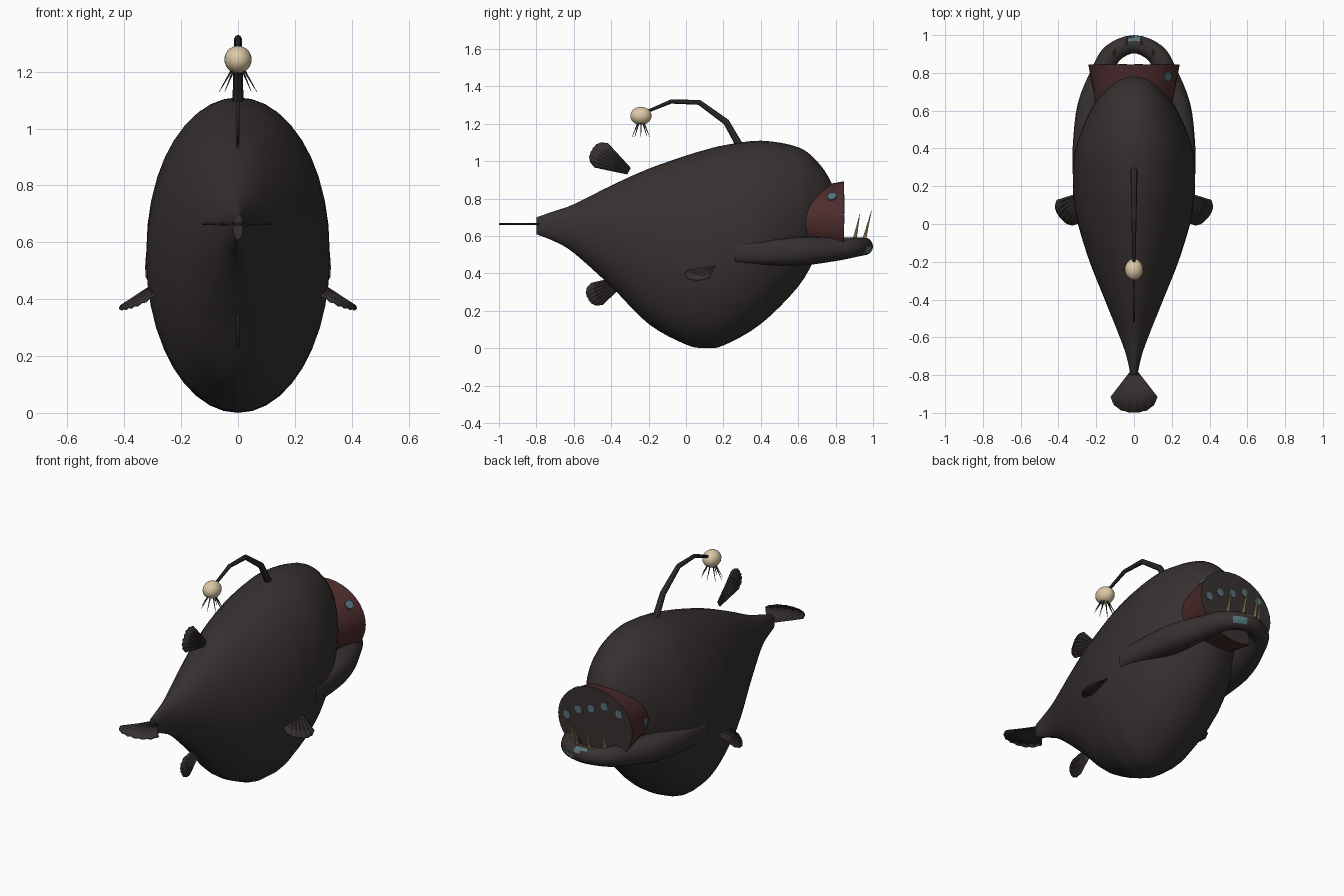
import bpy, bmesh, math
from mathutils import Vector

cube = bpy.data.objects.get("Cube")
if cube:
    bpy.data.objects.remove(cube, do_unlink=True)


def material(name, r, g, b):
    m = bpy.data.materials.new(name)
    m.use_nodes = True
    m.diffuse_color = (r, g, b, 1)
    node = next(n for n in m.node_tree.nodes if n.type == "BSDF_PRINCIPLED")
    node.inputs["Base Color"].default_value = (r, g, b, 1)
    node.inputs["Roughness"].default_value = 0.8
    return m


SKIN = material("dark skin", 0.038, 0.031, 0.030)
RED = material("mouth red", 0.074, 0.025, 0.025)
BLUE = material("blue spots", 0.09, 0.17, 0.20)
CREAM = material("lure cream", 0.72, 0.58, 0.38)
TOOTH = material("tooth yellow", 0.48, 0.37, 0.18)


def finish(name, bm, mats):
    """Turn a bmesh into a shaded object."""
    bmesh.ops.recalc_face_normals(bm, faces=bm.faces)
    mesh = bpy.data.meshes.new(name)
    bm.to_mesh(mesh)
    bm.free()
    for m in mats:
        mesh.materials.append(m)
    obj = bpy.data.objects.new(name, mesh)
    bpy.context.collection.objects.link(obj)
    bpy.ops.object.select_all(action="DESELECT")
    obj.select_set(True)
    bpy.context.view_layer.objects.active = obj
    bpy.ops.object.shade_smooth_by_angle(angle=math.radians(40))
    return obj


def smooth_keys(keys, steps):
    """Catmull-Rom interpolation through key tuples."""
    out = []
    for i in range(len(keys) - 1):
        p0, p1 = keys[max(i - 1, 0)], keys[i]
        p2, p3 = keys[i + 1], keys[min(i + 2, len(keys) - 1)]
        for s in range(steps):
            t = s / steps
            out.append(tuple(
                b + 0.5 * t * (c - a + t * (2 * a - 5 * b + 4 * c - d + t * (3 * (b - c) + d - a)))
                for a, b, c, d in zip(p0, p1, p2, p3)))
    out.append(keys[-1])
    return out


def loft(name, rings, mats, rule=None, cap_mat=0):
    """Skin closed rings; rule(ring, segment) picks a material index."""
    bm = bmesh.new()
    loops = [[bm.verts.new(p) for p in ring] for ring in rings]
    n = len(loops[0])
    for i in range(len(loops) - 1):
        for j in range(n):
            k = (j + 1) % n
            f = bm.faces.new((loops[i][j], loops[i][k], loops[i + 1][k], loops[i + 1][j]))
            f.material_index = rule(i, j) if rule else 0
    bm.faces.new(loops[0])
    bm.faces.new(loops[-1]).material_index = cap_mat
    return finish(name, bm, mats)


def ellipse(y, zc, rx, rz, n):
    return [(rx * math.sin(math.tau * j / n), y, zc + rz * math.cos(math.tau * j / n))
            for j in range(n)]


def rounded(value, power):
    return math.copysign(abs(value) ** power, value)


def tube(name, path, mats, ref, sides=8, rule=None):
    """Sweep sections along (x, y, z, radius, power); power 1 is round, lower is boxier."""
    pts = [Vector(p[:3]) for p in path]
    rings = []
    for i, p in enumerate(pts):
        t = (pts[min(i + 1, len(pts) - 1)] - pts[max(i - 1, 0)]).normalized()
        a = (Vector(ref) - t * t.dot(Vector(ref))).normalized()
        b = t.cross(a)
        r, e = path[i][3:]
        angles = [math.tau * j / sides for j in range(sides)]
        rings.append([p + r * (a * rounded(math.cos(w), e) + b * rounded(math.sin(w), e))
                      for w in angles])
    return loft(name, rings, mats, rule)


def fin(name, origin, direction, normal, length, spread, rays=14):
    """Pleated fan with a rounded, slightly scalloped edge."""
    u = Vector(direction).normalized()
    n = Vector(normal).normalized()
    v = n.cross(u)
    bm = bmesh.new()
    rows = []
    for i in range(rays + 1):
        s = 2 * i / rays - 1
        a = math.radians(spread) * s
        side = 1 if i % 2 else -1
        row = []
        for t in (0, 0.55, 1):
            r = length * t * (1 - 0.22 * abs(s) ** 3 - (0.015 if i % 2 else 0))
            point = Vector(origin) + u * r * math.cos(a) + v * (r * math.sin(a) + 0.018 * s)
            row.append(bm.verts.new(point + n * side * 0.003 * (1 - t * 0.3)))
        rows.append(row)
    for p, q in zip(rows, rows[1:]):
        for k in range(2):
            bm.faces.new((p[k], q[k], q[k + 1], p[k + 1]))
    obj = finish(name, bm, [SKIN])
    mod = obj.modifiers.new("thickness", "SOLIDIFY")
    mod.thickness = 0.005
    mod.offset = 0


def spot(name, centre, normal, radius):
    """Thin round plate lying on a surface."""
    bm = bmesh.new()
    q = Vector(normal).to_track_quat("Z", "Y").to_matrix().to_4x4()
    q.translation = Vector(centre)
    bmesh.ops.create_cone(bm, cap_ends=True, segments=9, radius1=radius, radius2=radius,
                          depth=0.008, matrix=q)
    finish(name, bm, [BLUE])


# Body: station y, top z, bottom z, half width
stations = [(-.8, .70, .61, .018), (-.7, .735, .57, .04), (-.6, .77, .51, .075),
            (-.4, .87, .33, .155), (-.2, .96, .13, .235), (0, 1.03, .02, .297),
            (.1, 1.06, .002, .315), (.2, 1.085, .015, .323), (.4, 1.11, .13, .31),
            (.6, 1.075, .33, .23), (.7, 1.0, .5, .157), (.765, .91, .61, .095),
            (.8, .82, .72, .03)]
loft("body", [ellipse(y, (t + b) / 2, w, (t - b) / 2, 40)
              for y, t, b, w in smooth_keys(stations, 4)], [SKIN])

# Flared mouth with a dark opening
MZ = 0.685
loft("mouth", [ellipse(.5, MZ, .178, .145, 32), ellipse(.845, MZ, .242, .208, 32)],
     [RED, SKIN], cap_mat=1)
for i, (x, z) in enumerate([(.185, .69), (.11, .74), (.025, .765), (-.06, .80), (-.155, .78)]):
    spot(f"mouth_spot_{i}", (x, .844, z), (0, 1, 0), .023)
spot("left_cheek_spot", (.18, .78, .812), (.73, -.2, .68), .026)
spot("right_cheek_spot", (-.209, .675, MZ), (-1, -.19, 0), .024)

# Lower jaw: a U-shaped tube, boxier towards its rear ends
half = [(.271, .26, .512, .056, .5), (.257, .42, .512, .067, .7), (.223, .62, .52, .077, .9),
        (.165, .8, .53, .063, 1), (.115, .902, .54, .053, 1)]
jaw_keys = half + [(0, .952, .545, .048, 1)] + [(-k[0], *k[1:]) for k in reversed(half)]


def jaw_spots(i, j):
    return int((i in (19, 20) and j == 1) or (i == 19 and j == 2)
               or (i in (17, 18) and j in (4, 5)))


tube("lower_jaw", smooth_keys(jaw_keys, 4), [SKIN, BLUE], (0, 0, 1), 16, jaw_spots)


def spike(name, base, tip, radius, mat):
    tube(name, [(*base, radius, 1), (*tip, .0008, 1)], [mat], (1, 0, 0))


# Teeth along the jaw
for side, label in ((1, "left"), (-1, "right")):
    spike(f"{label}_outer_tooth", (side * .105, .9, .575), (side * .1, .93, .72), .011, TOOTH)
    spike(f"{label}_inner_tooth", (side * .04, .952, .58), (side * .035, .993, .74), .010, TOOTH)

# Lure: stalk, bulb and hanging filaments
stalk = [(.30, 1.06, .02), (.215, 1.21, .017), (.07, 1.315, .014),
         (-.08, 1.319, .011), (-.21, 1.265, .008)]
tube("lure_stalk", [(0, y, z, r, 1) for y, z, r in stalk], [SKIN], (1, 0, 0))
bulb = Vector((0, -.241, 1.243))
bm = bmesh.new()
bmesh.ops.create_uvsphere(bm, u_segments=24, v_segments=14, radius=1)
bmesh.ops.scale(bm, vec=(.048, .057, .048), verts=bm.verts)
bmesh.ops.translate(bm, vec=bulb, verts=bm.verts)
finish("lure_bulb", bm, [CREAM])
for i in range(8):
    w = math.tau * i / 8
    d = Vector((.066 * math.cos(w), .047 * math.sin(w), -.113))
    spike(f"lure_filament_{i}", bulb + d * .3, bulb + d, .004, SKIN)

# Fins
fin("tail_fin", (0, -.78, .665), (0, -1, 0), (0, 0, 1), .22, 38)
fin("dorsal_fin", (0, -.305, .947), (0, -.86, .49), (1, 0, 0), .23, 18)
fin("anal_fin", (0, -.33, .37), (0, -.87, -.47), (1, 0, 0), .222, 16)
for side, label in ((1, "left"), (-1, "right")):
    fin(f"{label}_side_fin", (side * .275, .15, .46), (side * .59, -.65, -.49),
        (side * .49, -.24, .84), .19, 27)
